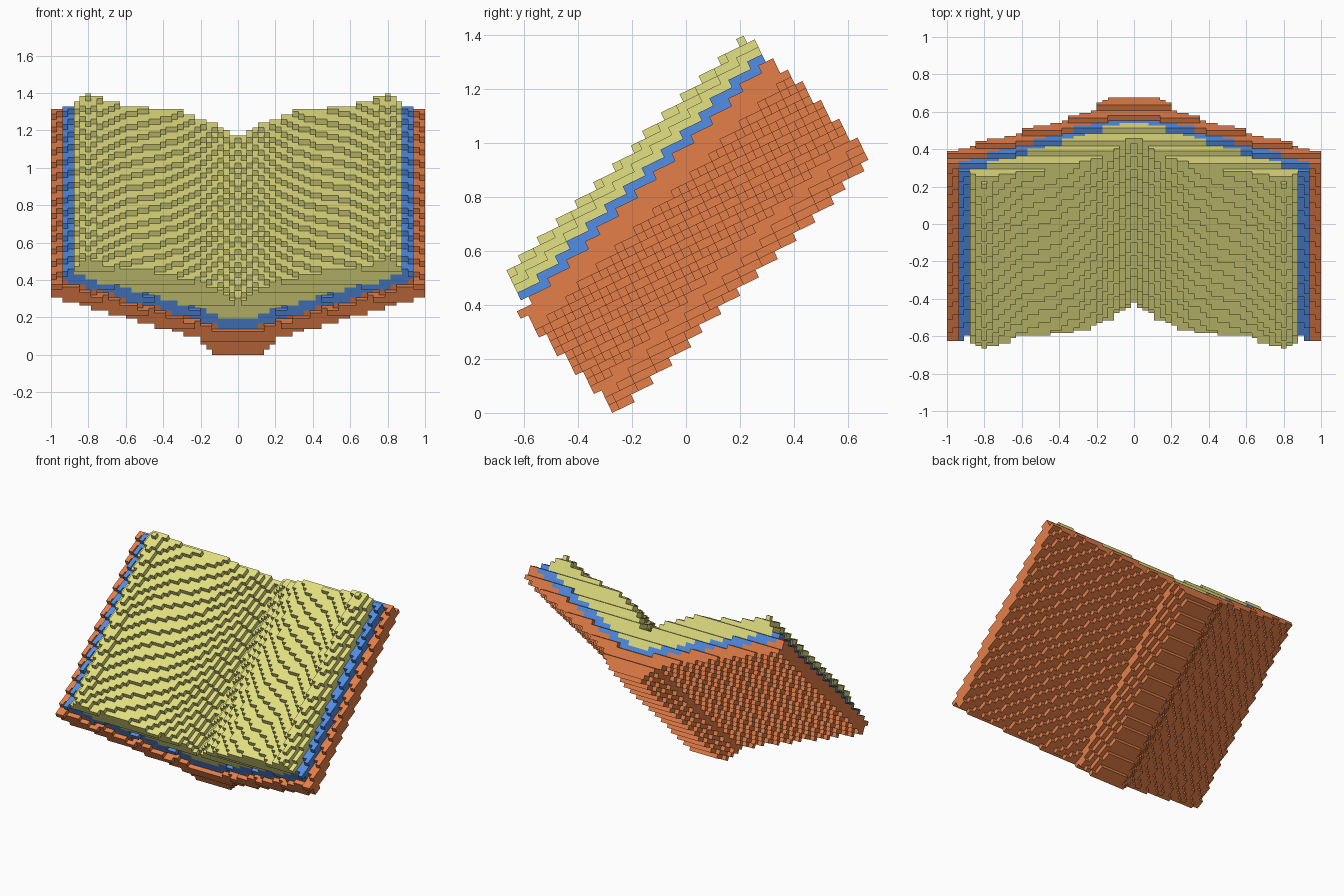
import bpy, bmesh, math
from mathutils import Vector

cube = bpy.data.objects.get("Cube")
if cube:
    bpy.data.objects.remove(cube, do_unlink=True)

COLUMNS = 65                      # blocks across the open book
S = 2 / COLUMNS                   # block size
TILT = math.radians(25.8)         # turn of the block grid
ORIGIN = Vector((0, -0.273, 0))   # lowest front corner of the spine
R = math.sqrt(0.5)

# height of the open pages from the gutter out to the fore edge
PAGE_CURVE = [(0, .50), (.05, .54), (.1, .59), (.2, .655), (.3, .695), (.4, .72),
              (.6, .75), (.68, .775), (.75, .80), (.78, .835), (.82, .835),
              (.85, .79), (.88, .77)]


def page_height(x):
    for (x0, h0), (x1, h1) in zip(PAGE_CURVE, PAGE_CURVE[1:]):
        if x <= x1:
            return h0 + (h1 - h0) * (x - x0) / (x1 - x0)
    return 0


def cover_bottom(x):
    if x < 0.2:                   # rounded spine
        return 0.178 + 0.85 * max(0, x - 0.1)
    return 0.215 + 0.40 * x


def cover_top(x):
    return 0.30 + 0.41 * max(x, 0.08)


def lining_top(x):
    return 0.365 + 0.41 * max(x, 0.08)


# name, colour, half width, start and end along the spine, lower and upper surface
LAYERS = [
    ("cover", "orange", (.78, .21, .066), 1.0, -.175, 1.155, cover_bottom, cover_top),
    ("lining", "blue", (.084, .27, .79), .94, -.127, 1.147, cover_top, lining_top),
    ("pages", "pale_yellow", (.775, .75, .22), .878, -.11, 1.145, lining_top, page_height),
]


def layer_at(x, along, height):
    for k, (_, _, _, half, start, end, low, high) in enumerate(LAYERS):
        if x < half and start <= along <= end and low(x) <= height < high(x):
            return k
    return None


# fill the block grid
blocks = {}
c, s = math.cos(TILT), math.sin(TILT)
for i in range(COLUMNS):
    x = abs((i + .5) * S - 1)
    for j in range(-25, 60):
        for k in range(-8, 60):
            u, v = (j + .5) * S, (k + .5) * S
            y, z = ORIGIN.y + u * c - v * s, u * s + v * c
            layer = layer_at(x, (y + z) * R, (z - y) * R)
            if layer is not None:
                blocks[i, j, k] = layer


def build_layer(index):
    """Make one object from the exposed sides of a layer's blocks."""
    name, colour = LAYERS[index][:2]
    bm = bmesh.new()
    corners = {}

    def corner(p):
        if p not in corners:
            corners[p] = bm.verts.new((p[0] * S - 1, p[1] * S, p[2] * S))
        return corners[p]

    for cell, layer in blocks.items():
        if layer != index:
            continue
        for axis in range(3):
            a, b = (axis + 1) % 3, (axis + 2) % 3
            for side in (0, 1):
                beside = list(cell)
                beside[axis] += 2 * side - 1
                if tuple(beside) in blocks:
                    continue
                loop = []
                for da, db in ((0, 0), (1, 0), (1, 1), (0, 1)):
                    p = list(cell)
                    p[axis] += side
                    p[a] += da
                    p[b] += db
                    loop.append(corner(tuple(p)))
                bm.faces.new(loop if side else loop[::-1])

    mesh = bpy.data.meshes.new(name)
    bm.to_mesh(mesh)
    bm.free()
    mat = bpy.data.materials.new(colour)
    rgba = (*LAYERS[index][2], 1)
    mat.use_nodes = True
    mat.diffuse_color = rgba
    mat.node_tree.nodes["Principled BSDF"].inputs["Base Color"].default_value = rgba
    mesh.materials.append(mat)
    obj = bpy.data.objects.new(name, mesh)
    obj.location = ORIGIN
    obj.rotation_euler.x = TILT
    bpy.context.collection.objects.link(obj)


for n in range(len(LAYERS)):
    build_layer(n)
